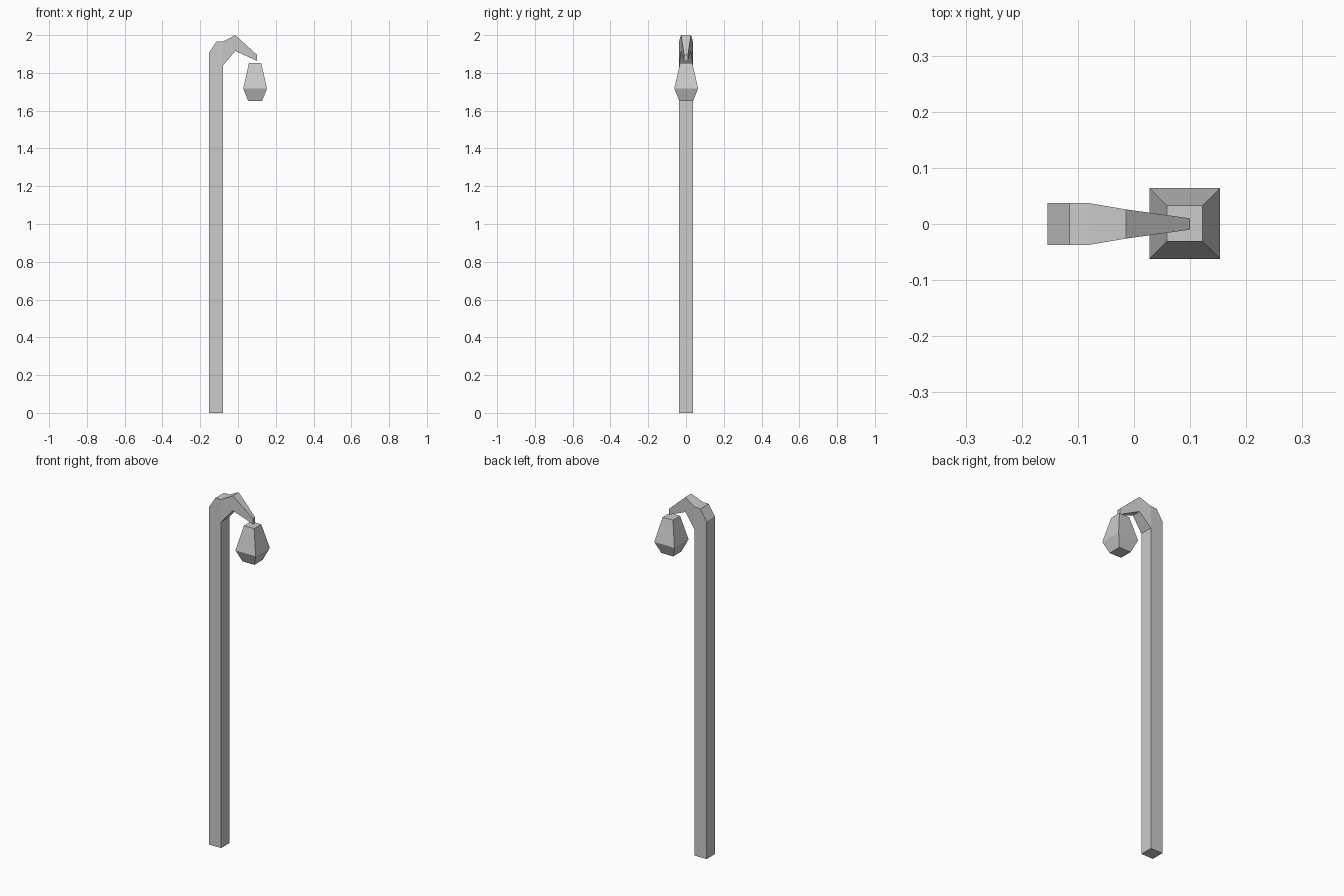
import bpy
import bmesh

if "Cube" in bpy.data.objects:
    bpy.data.objects.remove(bpy.data.objects["Cube"])

grey = bpy.data.materials.new("light grey")
grey.diffuse_color = (0.6, 0.6, 0.6, 1)
grey.use_nodes = True
grey.node_tree.nodes["Principled BSDF"].inputs["Base Color"].default_value = grey.diffuse_color


def loft(name, rings):
    """Join four-cornered rings of points into one closed flat-faced solid."""
    bm = bmesh.new()
    loops = [[bm.verts.new(p) for p in ring] for ring in rings]
    for a, b in zip(loops, loops[1:]):
        for i in range(4):
            j = (i + 1) % 4
            bm.faces.new((a[i], a[j], b[j], b[i]))
    bm.faces.new(loops[0])
    bm.faces.new(loops[-1])
    # Merge the shared inner corner of the bend
    bmesh.ops.remove_doubles(bm, verts=bm.verts, dist=1e-5)
    bmesh.ops.recalc_face_normals(bm, faces=bm.faces)
    mesh = bpy.data.meshes.new(name)
    bm.to_mesh(mesh)
    bm.free()
    mesh.materials.append(grey)
    obj = bpy.data.objects.new(name, mesh)
    bpy.context.collection.objects.link(obj)
    return obj


# Post and curved arm: outer x, z, inner x, z, half width
sections = [
    (-0.154, 0.0, -0.079, 0.0, 0.037),
    (-0.154, 1.905, -0.079, 1.84, 0.037),
    (-0.115, 1.965, -0.079, 1.84, 0.037),
    (-0.079, 1.966, -0.079, 1.84, 0.037),
    (-0.014, 2.0, -0.014, 1.916, 0.026),
    (0.1, 1.896, 0.1, 1.864, 0.01),
]
loft("post_and_arm", [
    [(xo, -w, zo), (xi, -w, zi), (xi, w, zi), (xo, w, zo)]
    for xo, zo, xi, zi, w in sections
])

# Lantern: height, half width
cx, cy = 0.0905, 0.001
loft("lantern", [
    [(cx - h, cy - h, z), (cx + h, cy - h, z), (cx + h, cy + h, z), (cx - h, cy + h, z)]
    for z, h in [(1.652, 0.037), (1.717, 0.063), (1.853, 0.032)]
])
